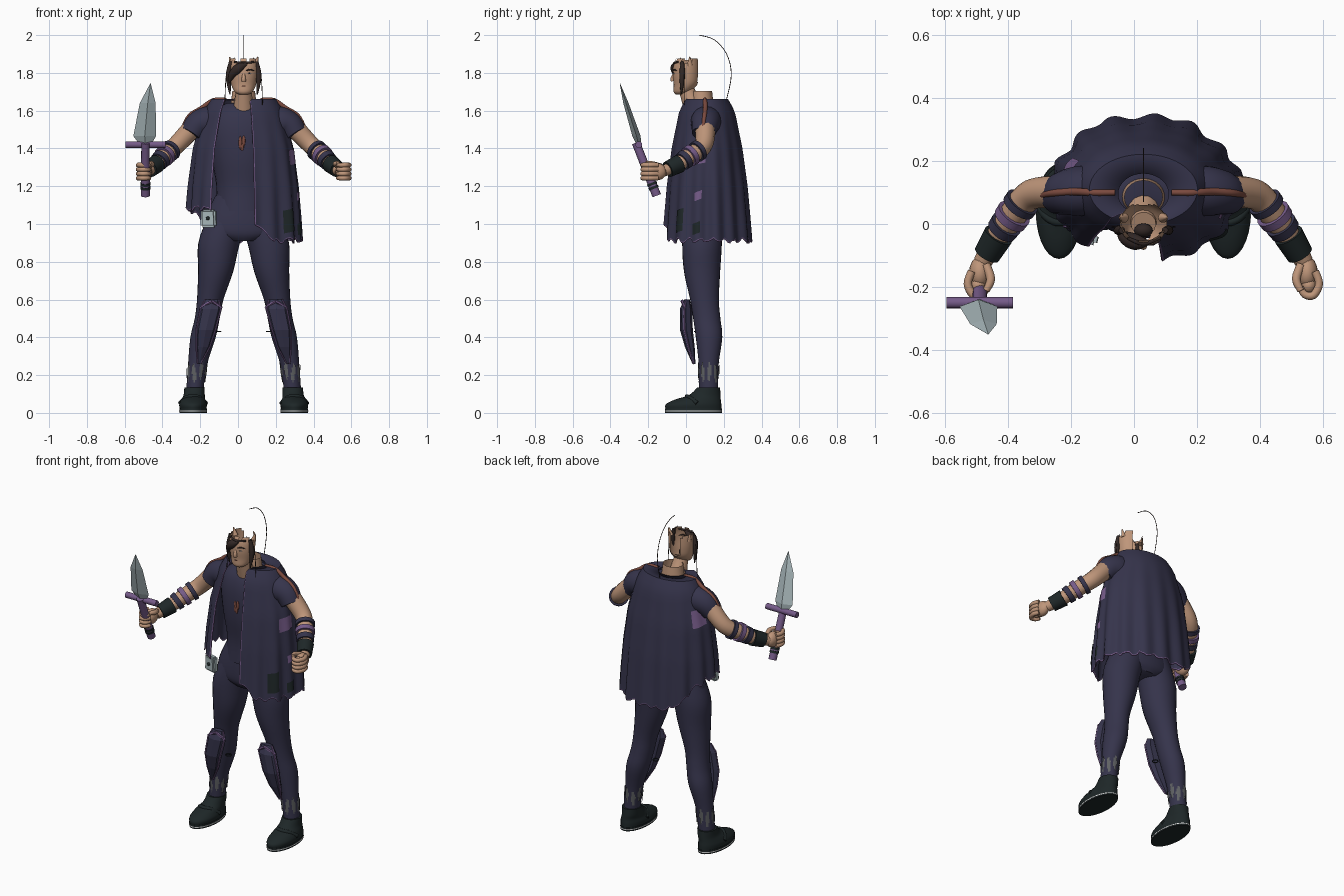
import bpy, bmesh, math, random
from mathutils import Vector

random.seed(4)
if "Cube" in bpy.data.objects:
    bpy.data.objects.remove(bpy.data.objects["Cube"])
CX = 0.03  # body centre line
made = []


def material(name, *rgb):
    m = bpy.data.materials.new(name)
    m.use_nodes = True
    m.diffuse_color = (*rgb, 1)
    m.node_tree.nodes["Principled BSDF"].inputs["Base Color"].default_value = (*rgb, 1)
    return m


NAVY = material("navy cloth", .036, .034, .071)
SKIN = material("skin", .52, .305, .195)
PURPLE = material("purple", .18, .105, .25)
STEEL = material("pale steel", .38, .46, .48)
HAIR = material("dark hair", .032, .021, .019)
RUST = material("rust cloth", .2, .07, .05)
LEATHER = material("dark leather", .013, .02, .021)
GREY = material("worn grey", .115, .12, .125)
WHITE = material("white", .75, .75, .75)


def finish(name, bm, *mats, smooth=True):
    bmesh.ops.recalc_face_normals(bm, faces=bm.faces)
    me = bpy.data.meshes.new(name)
    bm.to_mesh(me)
    bm.free()
    ob = bpy.data.objects.new(name, me)
    bpy.context.collection.objects.link(ob)
    for m in mats:
        me.materials.append(m)
    if smooth:
        made.append(ob)
    return ob


def spline(pts, k=4):
    """Catmull-Rom through tuples of any length."""
    out = []
    for i in range(len(pts) - 1):
        a, b, c, d = (pts[max(i - 1, 0)], pts[i], pts[i + 1], pts[min(i + 2, len(pts) - 1)])
        for j in range(k):
            t = j / k
            out.append(tuple(q + .5 * t * (r - p + t * (2*p - 5*q + 4*r - s + t * (3*(q - r) + s - p)))
                             for p, q, r, s in zip(a, b, c, d)))
    return out + [pts[-1]]


def skin_rings(bm, rings, cap):
    vs = [[bm.verts.new(p) for p in r] for r in rings]
    n = len(vs[0])
    for a, b in zip(vs, vs[1:]):
        for i in range(n):
            bm.faces.new((a[i], a[(i + 1) % n], b[(i + 1) % n], b[i]))
    if cap:
        bm.faces.new(vs[0])
        bm.faces.new(vs[-1])


def loft(name, rings, mat, n=28, k=4, cap=True, smooth=True, cut=None):
    """Stack of flat ellipses (x, y, z, rx, ry)."""
    bm = bmesh.new()
    turn = [math.tau * i / n for i in range(n)]
    skin_rings(bm, [[(x + rx * math.cos(t), y + ry * math.sin(t), z) for t in turn]
                    for x, y, z, rx, ry in spline(rings, k)], cap)
    if cut:
        bmesh.ops.delete(bm, geom=[f for f in bm.faces if cut(f.calc_center_median())], context="FACES")
    return finish(name, bm, mat, smooth=smooth)


def tube(name, pts, mat, n=14, k=4):
    """Round tube along (x, y, z, radius) points."""
    path = spline(pts, k)
    pos = [Vector(p[:3]) for p in path]
    side, rings = Vector((.31, .9, .2)), []
    for i, p in enumerate(pos):
        d = (pos[min(i + 1, len(pos) - 1)] - pos[max(i - 1, 0)]).normalized()
        side = (side - d * side.dot(d)).normalized()
        up, r = d.cross(side), max(path[i][3], .001)
        rings.append([p + r * (side * math.cos(math.tau * j / n) + up * math.sin(math.tau * j / n)) for j in range(n)])
    bm = bmesh.new()
    skin_rings(bm, rings, True)
    return finish(name, bm, mat)


def ball(name, loc, size, mat):
    bm = bmesh.new()
    bmesh.ops.create_uvsphere(bm, u_segments=16, v_segments=10, radius=1)
    for v in bm.verts:
        v.co = Vector(loc) + Vector(a * b for a, b in zip(v.co, size))
    return finish(name, bm, mat)


def mid(rows):
    """Rings (z, y, rx, ry) on the centre line."""
    return [(CX, y, z, rx, ry) for z, y, rx, ry in rows]


# Torso and hips
loft("tunic", mid([(1.07, .085, .15, .12), (1.2, .085, .145, .115), (1.35, .085, .17, .13), (1.5, .09, .19, .13),
                   (1.59, .095, .165, .11), (1.64, .095, .09, .07)]), NAVY)
loft("hips", mid([(1.15, .085, .15, .105), (1.03, .085, .205, .115), (.95, .085, .205, .113), (.91, .085, .1, .09)]), NAVY)
for i, (x, z, h) in enumerate([(.012, 1.43, .035), (.03, 1.44, .028), (.022, 1.41, .022)]):
    ball("chest_tear_%d" % i, (x, -.045, z), (.009, .005, h), RUST)

# Cape: flared sheet wrapped round the back, open in front
PROFILE = [(1.66, .17, .11), (1.6, .205, .145), (1.5, .235, .165), (1.4, .262, .185), (1.2, .285, .21), (.88, .305, .235)]


def cape_point(a, z, out=0.0):
    for (z0, p0, q0), (z1, p1, q1) in zip(PROFILE, PROFILE[1:]):
        if z >= z1 or z1 == PROFILE[-1][0]:
            t = min(max((z0 - z) / (z0 - z1), 0), 1)
            break
    low = min(max((1.62 - z) / .6, 0), 1)
    r = 1 + low * (.035 * math.sin(a * 15) + .018 * math.sin(a * 7 + 1))
    rx, ry = (p0 + (p1 - p0) * t) * r + out, (q0 + (q1 - q0) * t) * r + out
    return (CX + rx * math.sin(a), .11 - ry * math.cos(a), z)


def hem(deg):
    s = min(max((deg - 200) / 55, 0), 1)
    z = .91 + .17 * s * s * (3 - 2 * s) + .1 * max(0, 1 - (deg - 11) / 20)
    return z + .01 * math.sin(math.radians(deg) * 23) + random.uniform(-.006, .006)


cols = [11, 12.2] + [14 + 2.5 * i for i in range(124)] + [323, 324.3]
bm = bmesh.new()
grid = []
for deg in cols:
    a, zb = math.radians(deg), hem(deg)
    zs = [1.66 + (zb + .007 - 1.66) * j / 18 for j in range(19)] + [zb]
    inner = (CX + .08 * math.sin(a), .095 - .065 * math.cos(a), 1.657)
    grid.append([bm.verts.new(p) for p in [inner] + [cape_point(a, z) for z in zs]])
for i in range(len(cols) - 1):
    for j in range(len(grid[0]) - 1):
        f = bm.faces.new((grid[i][j], grid[i + 1][j], grid[i + 1][j + 1], grid[i][j + 1]))
        f.material_index = int(i in (0, len(cols) - 2) or j == len(grid[0]) - 2)
cape = finish("cape", bm, NAVY, PURPLE)
mod = cape.modifiers.new("thickness", "SOLIDIFY")
mod.thickness, mod.offset = .006, 0


def cape_patch(name, a0, a1, z0, z1, mat):
    b = bmesh.new()
    g = [[b.verts.new(cape_point(math.radians(a0 + (a1 - a0) * i / 8), z0 + (z1 - z0) * j / 5 + .015 * i / 8, .007))
          for j in range(6)] for i in range(9)]
    for i in range(8):
        for j in range(5):
            b.faces.new((g[i][j], g[i + 1][j], g[i + 1][j + 1], g[i][j + 1]))
    finish(name, b, mat)


cape_patch("left_purple_patch", 62, 88, 1.31, 1.39, PURPLE)
cape_patch("left_small_patch", 73, 83, 1.12, 1.165, PURPLE)
cape_patch("left_dark_patch", 45, 58, .95, 1.07, LEATHER)
cape_patch("left_low_dark_patch", 71, 81, .94, 1.0, LEATHER)
cape_patch("back_shoulder_patch", 238, 264, 1.4, 1.5, PURPLE)

# Neck and hollow face
loft("neck", mid([(1.58, .09, .075, .06), (1.66, .085, .065, .058), (1.705, .085, .06, .053)]), SKIN, cap=False)
tube("throat", [(CX, .04, 1.62, .055), (CX, .015, 1.68, .045), (CX, 0, 1.72, .04)], SKIN)
loft("face", mid([(1.685, -.035, .022, .018), (1.70, -.022, .048, .043), (1.74, -.002, .066, .063),
                  (1.79, 0, .074, .07), (1.84, .002, .075, .068), (1.875, .008, .07, .06)]), SKIN, cap=False,
     cut=lambda c: c.y > .06 or c.z > 1.85 + .03 * abs(math.sin(c.x * 60)))
tube("nose", [(CX, -.064, 1.795, .007), (CX, -.071, 1.77, .011), (CX, -.068, 1.757, .012)], SKIN)
tube("mouth", [(CX - .02, -.057, 1.729, .002), (CX, -.063, 1.731, .004), (CX + .02, -.057, 1.729, .002)], RUST)
ball("mouth_cavity", (CX, -.02, 1.735), (.03, .022, .025), HAIR)
tube("fringe", [(CX - .05, -.045, 1.858, .005), (CX, -.062, 1.852, .007), (CX + .055, -.043, 1.858, .005)], HAIR)
tube("eye_lock", [(.045, -.06, 1.848, .008), (.005, -.057, 1.825, .026), (-.03, -.043, 1.79, .02), (-.05, -.03, 1.745, .003)], HAIR)
tube("long_strand", [(CX, .07, 2.0, .002), (CX, .15, 1.975, .002), (CX, .215, 1.9, .002), (CX, .24, 1.79, .002),
                     (CX, .215, 1.66, .002)], HAIR, n=6)

for s, side in ((1, "left_"), (-1, "right_")):
    def at(pts):
        return [(CX + s * p[0], *p[1:]) for p in pts]

    # Eyes and hair at the sides
    ball(side + "eye", (CX + s * .03, -.062, 1.797), (.01, .005, .004), WHITE)
    ball(side + "pupil", (CX + s * .03, -.065, 1.797), (.005, .004, .004), HAIR)
    tube(side + "brow", at([(.012, -.066, 1.811, .003), (.035, -.062, 1.818, .004), (.055, -.049, 1.811, .002)]), HAIR)
    tube(side + "side_lock", at([(.068, -.02, 1.86, .01), (.08, -.02, 1.78, .015), (.072, -.025, 1.685, .003)]), HAIR)
    tube(side + "thin_strand", at([(.05, -.03, 1.88, .002), (.09, -.01, 1.8, .002), (.1, -.01, 1.63, .002)]), HAIR, n=6)
    tube(side + "temple", at([(.062, .02, 1.84, .016), (.075, .02, 1.885, .003)]), SKIN)

    # Sleeve with rust seam, arm, bracelets and bracer
    tube(side + "sleeve", at([(.14, .11, 1.555, .075), (.2, .105, 1.54, .08), (.245, .1, 1.52, .072), (.278, .09, 1.475, .06)]), NAVY, n=20)
    tube(side + "sleeve_seam", at([(.09, .1, 1.659, .009), (.16, .1, 1.656, .011), (.224, .103, 1.613, .012),
                                   (.288, .098, 1.573, .011), (.325, .09, 1.506, .009)]), RUST)
    arm = [(.25, .1, 1.53, .055), (.33, .1, 1.445, .05), (.375, .08, 1.4, .047), (.42, .02, 1.36, .044),
           (.47, -.05, 1.31, .036), (.51, -.12, 1.28, .03)]
    tube(side + "arm", at(arm), SKIN)
    path = spline(arm, 10)

    def cuff(name, i, j, extra, mat):
        tube(side + name, at([(*path[q][:3], path[q][3] + extra) for q in (i, j)]), mat, n=20)
    cuff("upper_bracelet", 22, 25, .01, NAVY)
    cuff("middle_bracelet", 28, 31, .012, PURPLE)
    cuff("lower_bracelet", 33, 36, .01, NAVY)
    cuff("bracer", 38, 46, .011, LEATHER)

    # Closed hand
    ball(side + "palm", (CX + s * .52, -.155, 1.277), (.034, .052, .046), SKIN)
    ball(side + "fist_core", (CX + s * .525, -.195, 1.277), (.028, .03, .04), SKIN)
    for i in range(4):
        z = 1.312 - .023 * i
        tube(side + "finger_%d" % i, at([(.545, -.15, z, .013), (.558, -.19, z, .013), (.54, -.226, z, .013),
                                         (.512, -.224, z, .012), (.498, -.2, z, .01)]), SKIN, n=10)
    tube(side + "thumb", at([(.5, -.13, 1.305, .014), (.485, -.175, 1.318, .014), (.5, -.212, 1.322, .011)]), SKIN, n=10)

    # Leg with torn grey ankle
    loft(side + "leg", at([(.08, .09, 1.04, .11, .1), (.13, .085, .9, .11, .105), (.148, .085, .75, .093, .096),
                           (.177, .098, .6, .07, .076), (.193, .11, .5, .066, .072), (.215, .122, .4, .067, .07),
                           (.245, .12, .25, .05, .052), (.26, .12, .1, .045, .05)]), NAVY)

    def untorn(c):
        t = math.atan2(c.y - .12, (c.x - CX) * s - .25)
        return abs(c.z - .215 - .015 * math.sin(t * 5)) > .022 + .03 * math.sin(t * 9 + 1)
    loft(side + "ankle_tears", at([(.245, .12, .27, .056, .059), (.252, .12, .16, .05, .054)]), GREY,
         n=48, k=16, cap=False, cut=untorn)

    # Faceted shin guard with purple edging and strap ring
    guard = [(.168, .005, .6, .04, .015), (.175, 0, .55, .06, .033), (.2, .002, .44, .056, .034),
             (.215, .02, .35, .04, .026), (.236, .042, .26, .008, .008)]
    loft(side + "shin_guard", at(guard), NAVY, n=8, k=1, smooth=False)
    for e in (1, -1):
        tube(side + "guard_edge_%d" % (e + 1), at([(x + e * rx * .9, y - ry * .3, z, .005) for x, y, z, rx, ry in guard]),
             PURPLE, n=6, k=1)
        tube(side + "guard_brow_%d" % (e + 1), at([(.173 + e * .058, -.004, .555, .007), (.168, -.02, .592, .009)]), PURPLE, n=6)
    bpy.ops.mesh.primitive_torus_add(location=(CX + s * .137, .06, .43), major_radius=.016, minor_radius=.003,
                                     major_segments=16, minor_segments=6)
    ring = bpy.context.object
    ring.name = side + "strap_ring"
    ring.data.materials.append(LEATHER)
    made.append(ring)

    # Shoe, welt and sole
    loft(side + "shoe", at([(.268, .04, .018, .07, .148), (.268, .04, .045, .073, .147), (.267, .062, .07, .064, .122),
                            (.262, .1, .095, .056, .083), (.26, .12, .135, .054, .06)]), LEATHER)
    for name, z0, z1, g, mat in (("sole", 0, .008, .002, LEATHER), ("welt", .008, .013, .003, WHITE), ("upper_sole", .013, .022, .002, LEATHER)):
        loft(side + name, at([(.268, .04, z, .071 + g, .148 + g) for z in (z0, z1)]), mat, k=1)
    tube(side + "shoe_strap", at([(.2, .06, .05, .012), (.23, .02, .08, .012), (.268, .005, .086, .012),
                                  (.306, .02, .08, .012), (.336, .06, .05, .012)]), LEATHER)

# Hip pouch
bm = bmesh.new()
bmesh.ops.create_cube(bm, size=1)
for v in bm.verts:
    v.co = Vector((v.co.x * (.085 if v.co.z < 0 else .078), v.co.y * .04, v.co.z * .095))
bmesh.ops.bevel(bm, geom=bm.edges[:], offset=.01, segments=2, affect="EDGES")
pouch = finish("hip_pouch", bm, STEEL)
pouch.location, pouch.rotation_euler = (-.155, -.04, 1.03), (0, 0, math.radians(-15))
ball("pouch_button", (-.16, -.061, 1.03), (.01, .006, .01), LEATHER)

# Short sword
SX = -.49
tube("sword_handle", [(SX, -.155, 1.15, .024), (SX, -.265, 1.43, .022)], PURPLE, k=1)
for i, t in enumerate((.13, .2)):
    tube("handle_wrap_%d" % i, [(SX, -.155 - .11 * q, 1.15 + .28 * q, .027) for q in (t, t + .045)], LEATHER, k=1)
tube("cross_guard", [(SX - .105, -.25, 1.42, .018), (SX + .105, -.25, 1.42, .018)], PURPLE, k=1)
loft("blade", [(SX, -.25, 1.42, .03, .012), (SX - .004, -.262, 1.465, .06, .022), (SX + .012, -.318, 1.64, .042, .014),
               (SX + .027, -.35, 1.745, .001, .001)], STEEL, n=4, k=1, smooth=False)

# Smooth shading with sharp edges kept
bpy.ops.object.select_all(action="DESELECT")
for ob in made:
    ob.select_set(True)
bpy.context.view_layer.objects.active = made[0]
bpy.ops.object.shade_smooth_by_angle(angle=math.radians(45))
